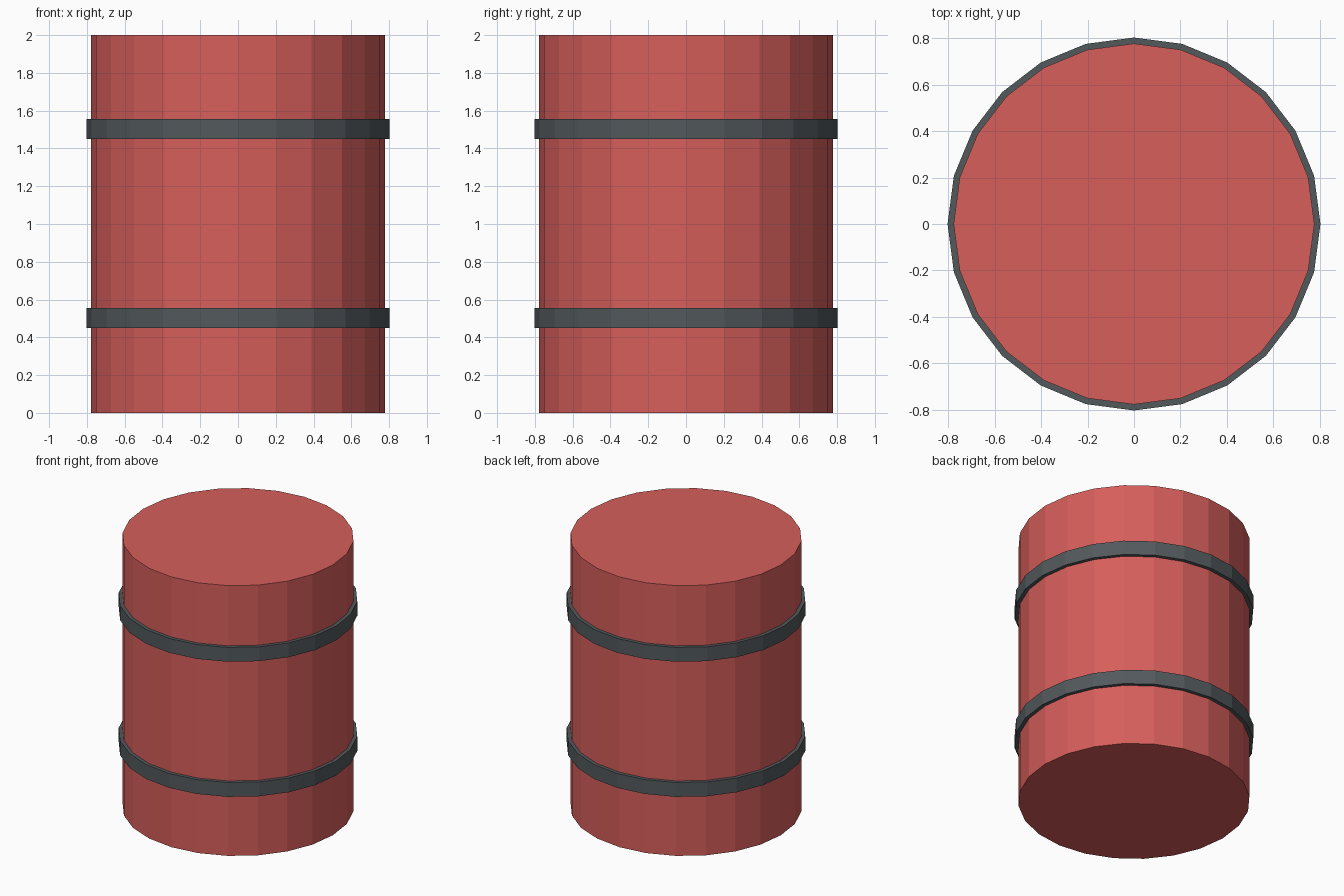
import bpy

if "Cube" in bpy.data.objects:
    bpy.data.objects.remove(bpy.data.objects["Cube"])

SIDES = 24


def material(name, color):
    mat = bpy.data.materials.new(name)
    mat.diffuse_color = (*color, 1.0)
    mat.use_nodes = True
    mat.node_tree.nodes["Principled BSDF"].inputs["Base Color"].default_value = mat.diffuse_color
    return mat


def cylinder(name, radius, z_low, z_high, mat):
    bpy.ops.mesh.primitive_cylinder_add(
        vertices=SIDES, radius=radius, depth=z_high - z_low,
        location=(0, 0, (z_low + z_high) / 2))
    obj = bpy.context.object
    obj.name = name
    obj.data.materials.append(mat)
    return obj


red = material("red_paint", (0.67, 0.113, 0.105))
grey = material("dark_grey_metal", (0.085, 0.1, 0.107))

# Barrel body
cylinder("barrel_body", 0.777, 0.0, 2.0, red)

# Two raised bands around the body
for name, z in (("lower_band", 0.502), ("upper_band", 1.502)):
    cylinder(name, 0.803, z - 0.053, z + 0.053, grey)
